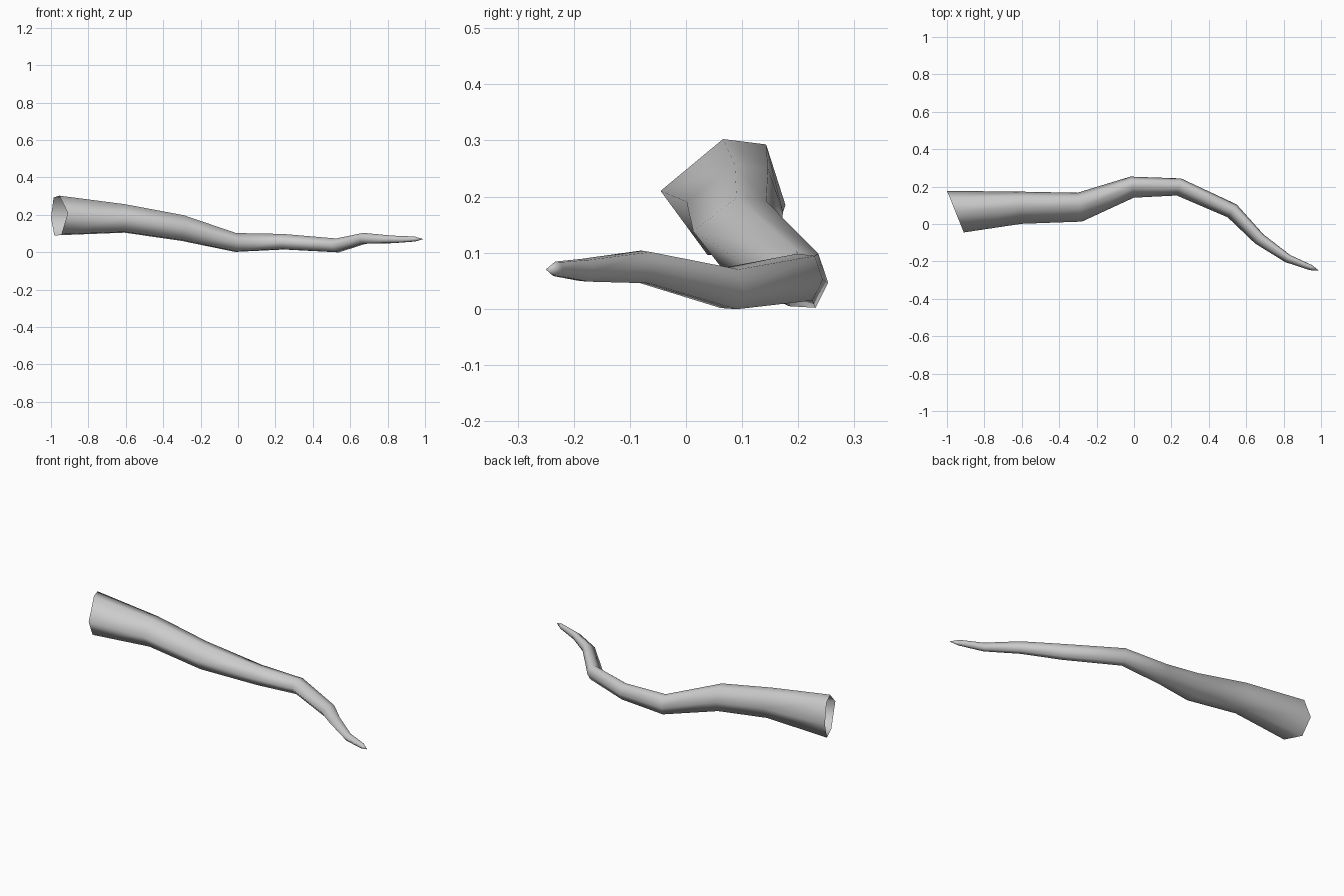
import bpy, bmesh, math
from mathutils import Vector

cube = bpy.data.objects.get("Cube")
if cube:
    bpy.data.objects.remove(cube, do_unlink=True)

# Single grey material
grey = bpy.data.materials.new("plain_grey")
grey.use_nodes = True
colour = (0.6, 0.6, 0.6, 1)
grey.diffuse_color = colour
grey.node_tree.nodes["Principled BSDF"].inputs["Base Color"].default_value = colour

# Slightly uneven six-sided cross-section: sideways, up
profile = [(-1, .1), (0, .87), (.69, .79), (1, -.11), (.6, -.9), (-.25, -.85)]

# Centre line: x, y, z, radius, heading in degrees
path = [
    (-.955, .066, .198, .12, 22),
    (-.605, .087, .182, .086, 2),
    (-.29, .09, .130, .078, 9),
    (-.01, .197, .053, .057, 9),
    (.24, .198, .057, .047, -14),
    (.525, .07, .037, .042, -35),
    (.67, -.08, .075, .033, -42),
    (.822, -.185, .069, .023, -36),
    (.945, -.233, .071, .015, -22),
]
tip_point = (.99, -.25, .07)

# Tapering limb, open at the thick end
bm = bmesh.new()
rings = []
for x, y, z, r, heading in path:
    a = math.radians(heading)
    side = Vector((-math.sin(a), math.cos(a), 0))
    rings.append([bm.verts.new(Vector((x, y, z)) + side * u * r + Vector((0, 0, w * r)))
                  for u, w in profile])

n = len(profile)
for a, b in zip(rings, rings[1:]):
    for i in range(n):
        j = (i + 1) % n
        bm.faces.new((a[i], a[j], b[j], b[i]))

# Pointed end
tip = bm.verts.new(tip_point)
for i in range(n):
    bm.faces.new((rings[-1][i], rings[-1][(i + 1) % n], tip))

bmesh.ops.recalc_face_normals(bm, faces=bm.faces)
for f in bm.faces:
    f.smooth = True

mesh = bpy.data.meshes.new("tapered_limb")
bm.to_mesh(mesh)
bm.free()
mesh.materials.append(grey)
limb = bpy.data.objects.new("tapered_limb", mesh)
bpy.context.collection.objects.link(limb)
